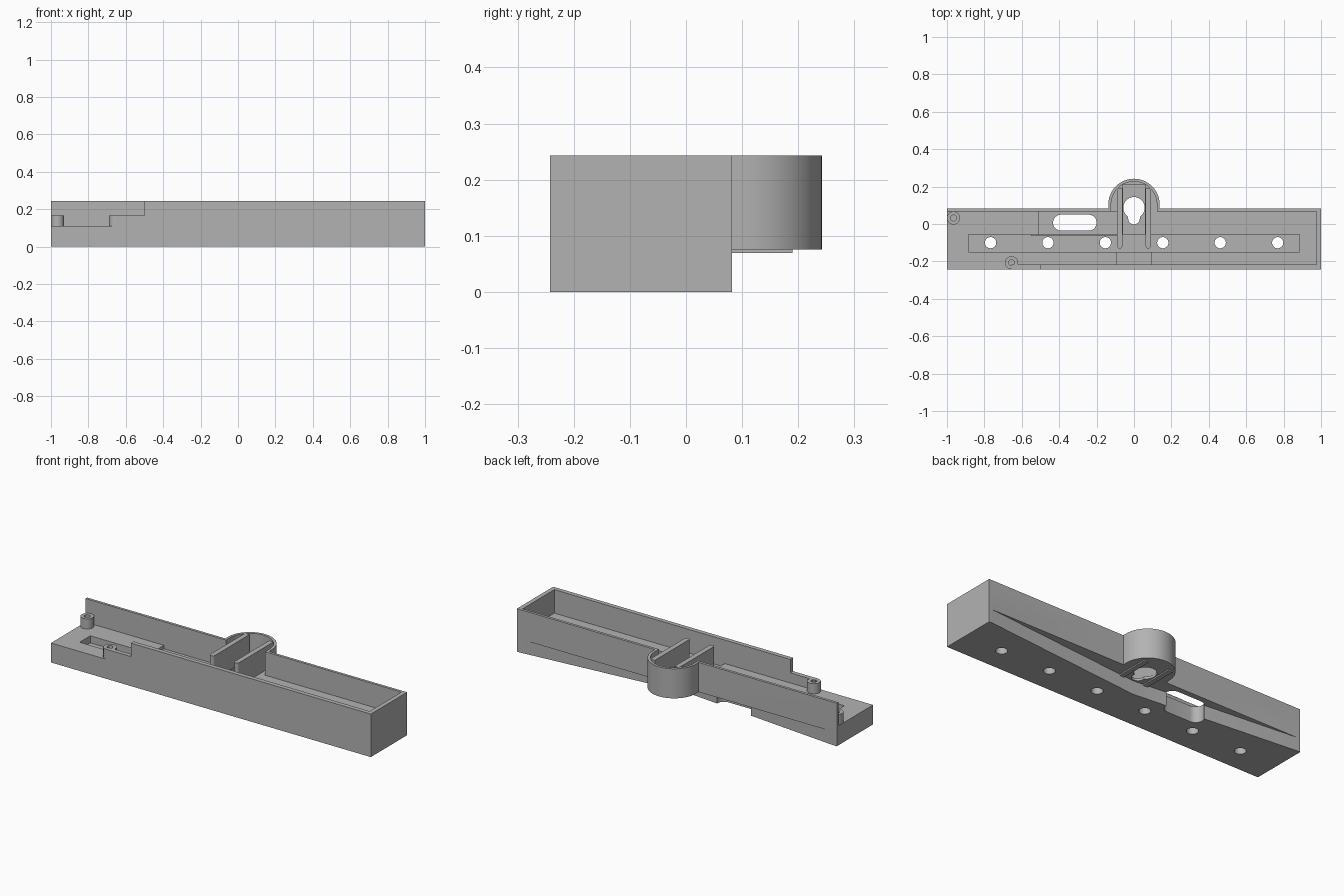
import bpy, bmesh, math

if "Cube" in bpy.data.objects:
    bpy.data.objects.remove(bpy.data.objects["Cube"])

grey = bpy.data.materials.new("plain_grey")
grey.diffuse_color = (0.45, 0.45, 0.45, 1)
grey.use_nodes = True
grey.node_tree.nodes["Principled BSDF"].inputs["Base Color"].default_value = grey.diffuse_color


def prism(name, pts, z0, z1):
    """Extrude a plan outline from z0 to z1."""
    bm = bmesh.new()
    face = bm.faces.new([bm.verts.new((x, y, z0)) for x, y in pts])
    top = bmesh.ops.extrude_face_region(bm, geom=[face])["geom"]
    bmesh.ops.translate(bm, vec=(0, 0, z1 - z0),
                        verts=[v for v in top if isinstance(v, bmesh.types.BMVert)])
    bmesh.ops.recalc_face_normals(bm, faces=bm.faces)
    mesh = bpy.data.meshes.new(name)
    bm.to_mesh(mesh)
    bm.free()
    mesh.materials.append(grey)
    ob = bpy.data.objects.new(name, mesh)
    bpy.context.collection.objects.link(ob)
    return ob


def rect(x0, x1, y0, y1):
    return [(x0, y0), (x1, y0), (x1, y1), (x0, y1)]


def arc(cx, cy, r, a0, a1, n):
    return [(cx + r * math.cos(math.radians(a0 + (a1 - a0) * i / n)),
             cy + r * math.sin(math.radians(a0 + (a1 - a0) * i / n))) for i in range(n + 1)]


def circle(cx, cy, r, n=32):
    return arc(cx, cy, r, 0, 360 - 360 / n, n - 1)


def combine(target, pts, z0, z1, op="DIFFERENCE"):
    """Boolean a prism into the target, then remove the tool."""
    tool = prism("tool", pts, z0, z1)
    mod = target.modifiers.new("bool", "BOOLEAN")
    mod.object, mod.operation, mod.solver = tool, op, "EXACT"
    bpy.context.view_layer.objects.active = target
    bpy.ops.object.modifier_apply(modifier=mod.name)
    bpy.data.objects.remove(tool, do_unlink=True)


def smooth(ob):
    bpy.ops.object.select_all(action="DESELECT")
    ob.select_set(True)
    bpy.context.view_layer.objects.active = ob
    bpy.ops.object.shade_smooth_by_angle(angle=math.radians(30))


TOP, FLOOR, LOW = 0.243, 0.11, 0.09

# Housing block with the shallow V relief under the back edge
body = prism("housing", rect(-1, 1, -0.242, 0.082), 0, TOP)
combine(body, [(-0.98, 0.082), (0, -0.01), (0.98, 0.082), (0.98, 0.1), (-0.98, 0.1)], -0.1, 0.076)

# Rounded bulge at the back
combine(body, [(-0.137, 0.03)] + [(0.137, 0.03)] + arc(0, 0.105, 0.137, 0, 180, 48), 0.076, TOP, "UNION")

# Tray interior, open at the left end, and stepped front wall
combine(body, rect(-1.1, 0.975, -0.217, 0.067), FLOOR, 0.4)
combine(body, [(-0.122, 0)] + [(0.122, 0)] + arc(0, 0.105, 0.122, 0, 180, 48), FLOOR, 0.4)
combine(body, rect(-1.1, -0.5, -0.3, -0.2), 0.167, 0.4)
combine(body, rect(-1.1, -0.655, -0.3, -0.2), FLOOR, 0.4)

# Lowered floors and strip groove
combine(body, rect(-0.51, -0.09, -0.055, 0.067), LOW, 0.2)
combine(body, rect(-0.06, 0.06, -0.14, 0.21), LOW, 0.2)
combine(body, rect(-0.09, 0.09, -0.217, -0.13), LOW, 0.2)
combine(body, rect(-0.885, 0.885, -0.15, -0.055), 0.07, 0.112)

# Through openings: strip holes, long slot, keyhole
for i in range(6):
    combine(body, circle(-0.767 + i * 0.307, -0.1, 0.03), -0.1, 0.3)
combine(body, arc(-0.243, 0.007, 0.043, -90, 90, 16) + arc(-0.39, 0.007, 0.043, 90, 270, 16), -0.1, 0.3)
combine(body, arc(0, 0.087, 0.057, -57, 237, 32) + arc(0, 0.029, 0.031, 180, 360, 16), -0.1, 0.3)
smooth(body)

# Upright guide ribs either side of the keyhole
for s, side in ((-1, "left"), (1, "right")):
    x = s * 0.076
    rib = prism(side + "_guide_rib",
                arc(x, -0.117, 0.014, 180, 360, 12) + [(x + 0.014, 0.19), (x - 0.014, 0.19)], 0.069, TOP)
    smooth(rib)

# Thin divider beside the long slot
prism("divider", rect(-0.55, -0.09, -0.063, -0.055), 0.069, 0.12)

# Hollow screw posts
for name, x, y in (("back_screw_post", -0.965, 0.032), ("front_screw_post", -0.655, -0.207)):
    post = prism(name, circle(x, y, 0.035), FLOOR - 0.005, 0.167)
    combine(post, circle(x, y, 0.016, 20), FLOOR + 0.002, 0.3)
    smooth(post)
